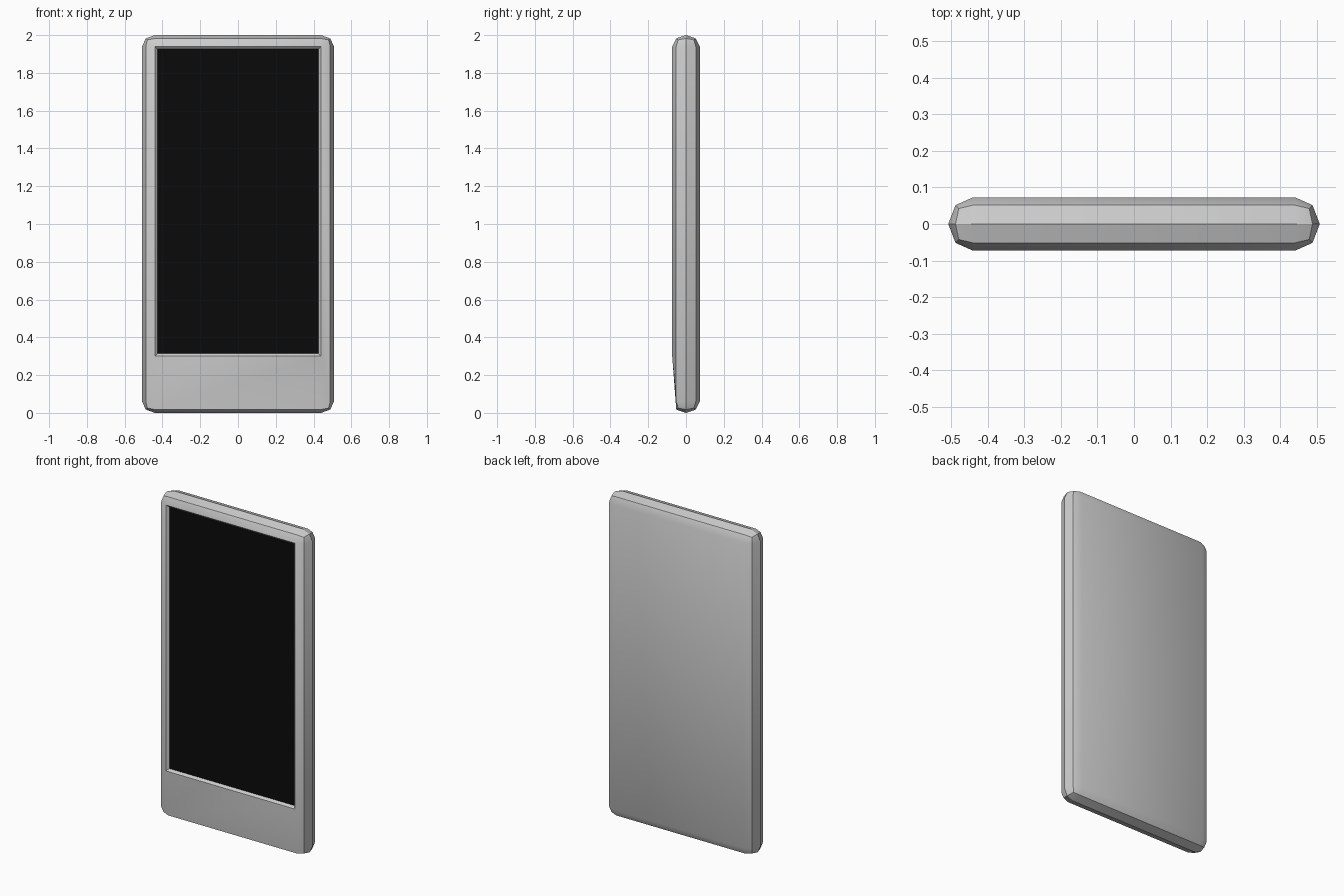
import bpy, bmesh, math

if "Cube" in bpy.data.objects:
    bpy.data.objects.remove(bpy.data.objects["Cube"])

RX, RY, RZ = 0.068, 0.073, 0.06      # edge rounding along each axis
HX, HZ = 0.508, 1.0                  # half width, half height


def add_object(name, bm):
    mesh = bpy.data.meshes.new(name)
    bm.to_mesh(mesh)
    bm.free()
    obj = bpy.data.objects.new(name, mesh)
    bpy.context.collection.objects.link(obj)
    return obj


# Body: box rounded with two-step edges, stretched to size
bm = bmesh.new()
bmesh.ops.create_cube(bm, size=2)
bmesh.ops.scale(bm, vec=(HX / RX, 1.0005, HZ / RZ), verts=bm.verts)
bmesh.ops.bevel(bm, geom=bm.edges[:], offset=1, offset_type='OFFSET',
                segments=2, profile=0.5, affect='EDGES', clamp_overlap=False)
bmesh.ops.remove_doubles(bm, verts=bm.verts, dist=0.02)
bmesh.ops.scale(bm, vec=(RX, RY, RZ), verts=bm.verts)
bmesh.ops.translate(bm, vec=(0, 0, HZ), verts=bm.verts)

# Sloping chin: raise the lower edge of the front face
for v in bm.verts:
    if v.co.y < -RY * 0.95 and v.co.z < 0.2:
        v.co.z = 0.30
bmesh.ops.recalc_face_normals(bm, faces=bm.faces)

# Recess for the screen
front = min(bm.faces, key=lambda f: f.calc_center_median().y)
bmesh.ops.inset_region(bm, faces=[front], thickness=0.019, depth=0)
for v in front.verts:
    v.co.y += 0.013
corners = [v.co.copy() for v in front.verts]
bmesh.ops.delete(bm, geom=[front], context='FACES_ONLY')

body = add_object("body", bm)
bpy.context.view_layer.objects.active = body
body.select_set(True)
bpy.ops.object.shade_smooth_by_angle(angle=math.radians(30))

# Screen: dark panel filling the recess floor
bm = bmesh.new()
bm.faces.new([bm.verts.new(c) for c in corners])
screen = add_object("screen", bm)
black = bpy.data.materials.new("black_glass")
black.diffuse_color = (0.003, 0.003, 0.003, 1)
black.use_nodes = True
black.node_tree.nodes["Principled BSDF"].inputs["Base Color"].default_value = black.diffuse_color
screen.data.materials.append(black)
